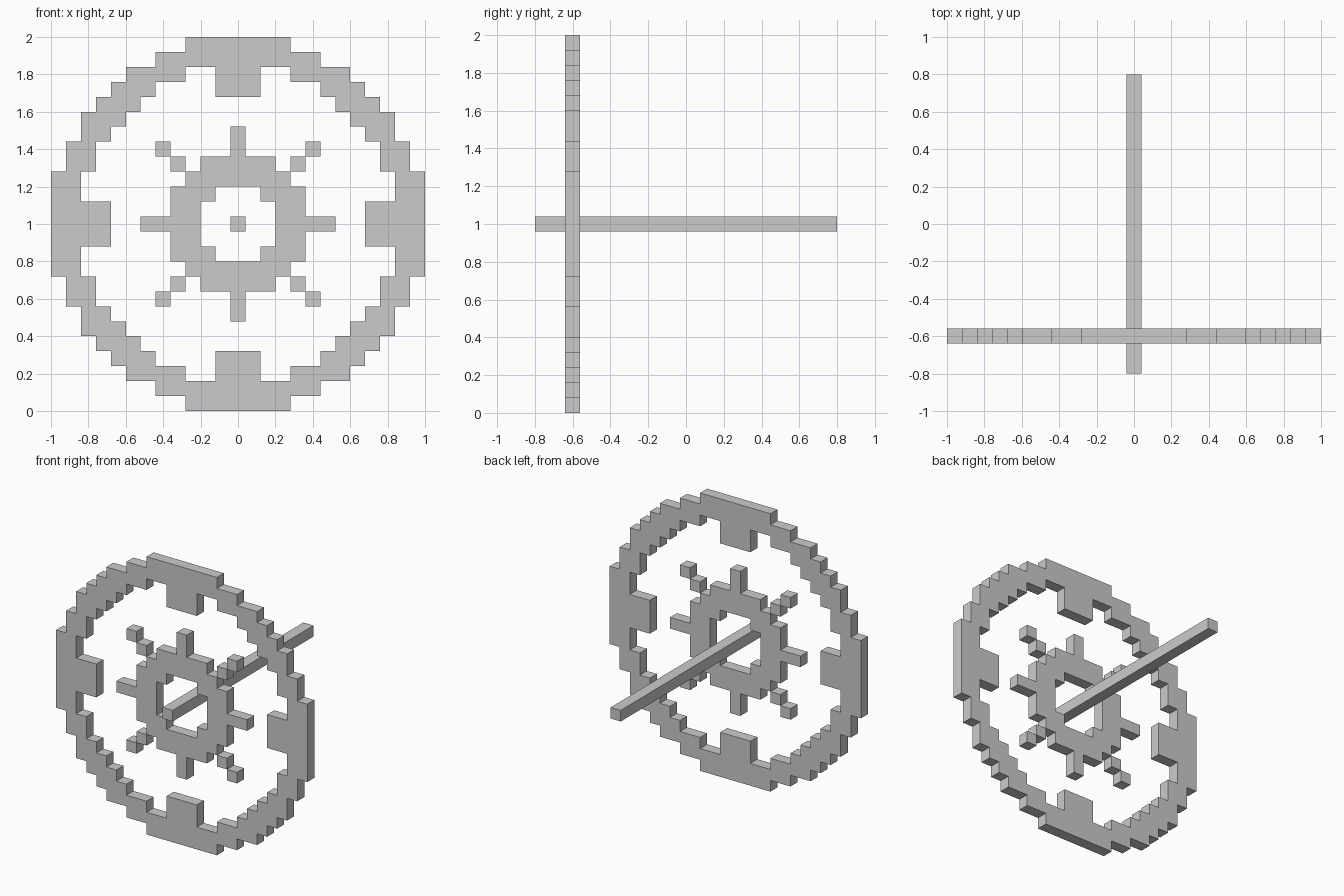
import bpy, bmesh
from mathutils import Matrix, Vector

if "Cube" in bpy.data.objects:
    bpy.data.objects.remove(bpy.data.objects["Cube"])

U = 0.04               # half a block
WHEEL_Y = -0.6
CENTRE_Z = 1.0


def stairs(corners):
    """Join outward step corners with the inward corners between them."""
    out = [corners[0]]
    for (x0, _), (x1, z1) in zip(corners, corners[1:]):
        out += [(x0, z1), (x1, z1)]
    return out


def full_loop(quarter):
    """Turn a quarter outline four times about the axle."""
    loop, part = [], quarter
    for _ in range(4):
        loop += part
        part = [(z, -x) for x, z in part]
    return loop


def finish(bm, name):
    bmesh.ops.recalc_face_normals(bm, faces=bm.faces)
    mesh = bpy.data.meshes.new(name)
    bm.to_mesh(mesh)
    bm.free()
    obj = bpy.data.objects.new(name, mesh)
    bpy.context.collection.objects.link(obj)
    return obj


def pierced_plate(name, outer, hole):
    """One-block-thick plate with a hole, from two quarter outlines."""
    bm = bmesh.new()
    for quarter in (outer, hole):
        vs = [bm.verts.new((x * U, WHEEL_Y - U, CENTRE_Z + z * U))
              for x, z in full_loop(quarter)]
        for a, b in zip(vs, vs[1:] + vs[:1]):
            bm.edges.new((a, b))
    bmesh.ops.triangle_fill(bm, edges=bm.edges[:], use_beauty=True,
                            normal=(0, -1, 0))
    ext = bmesh.ops.extrude_face_region(bm, geom=bm.faces[:],
                                        use_keep_orig=True)
    moved = [v for v in ext["geom"] if isinstance(v, bmesh.types.BMVert)]
    bmesh.ops.translate(bm, verts=moved, vec=(0, 2 * U, 0))
    return finish(bm, name)


def box(name, centre, size):
    bm = bmesh.new()
    bmesh.ops.create_cube(bm, size=1, matrix=Matrix.LocRotScale(
        Vector(centre), None, Vector(size)))
    return finish(bm, name)


# Outer rim with four inward tabs
rim_outer = stairs([(7, 25), (11, 23), (15, 21), (17, 19),
                    (19, 17), (21, 15), (23, 11), (25, 7)])
rim_inner = ([(3, 17), (3, 21)]
             + stairs([(7, 21), (11, 19), (13, 17), (15, 15),
                       (17, 13), (19, 11), (21, 7)])
             + [(21, 3), (17, 3)])
pierced_plate("outer_rim", rim_outer, rim_inner)

# Inner hub ring with four straight spikes
hub_outer = [(1, 13), (1, 9)] + stairs([(5, 9), (7, 7), (9, 5)]) + [(9, 1), (13, 1)]
hub_inner = stairs([(3, 5), (5, 3)])
pierced_plate("hub_ring", hub_outer, hub_inner)

# Diagonal spikes made of two corner-touching blocks
for sx in (-1, 1):
    for sz in (-1, 1):
        for part, d in (("inner", 8 * U), ("outer", 10 * U)):
            box(f"diagonal_spike_{part}", (sx * d, WHEEL_Y, CENTRE_Z + sz * d),
                (2 * U, 2 * U, 2 * U))

# Axle
box("axle", (0, 0, CENTRE_Z), (2 * U, 1.6, 2 * U))
